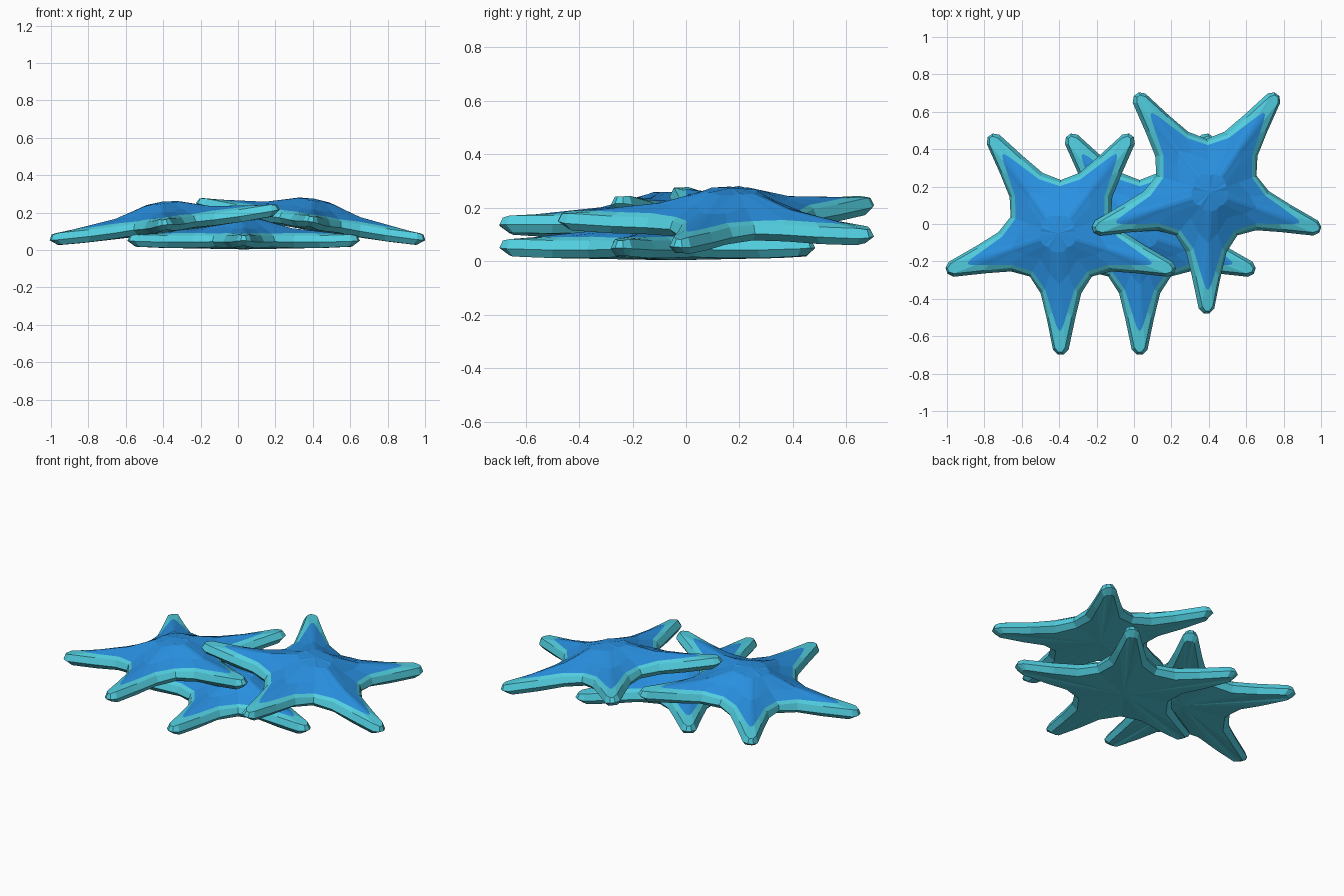
import bpy, bmesh, math
from mathutils import Matrix, Vector

if "Cube" in bpy.data.objects:
    bpy.data.objects.remove(bpy.data.objects["Cube"])


def material(name, rgb):
    m = bpy.data.materials.new(name)
    m.diffuse_color = (*rgb, 1)
    m.use_nodes = True
    m.node_tree.nodes["Principled BSDF"].inputs["Base Color"].default_value = m.diffuse_color
    return m


CYAN = material("cyan rim", (0.082, 0.61, 0.73))
BLUE = material("blue back", (0.022, 0.28, 0.75))

# Half-arm rings, bottom to top: (distance along arm, half width, height)
# for tip, tip corner, middle, shoulder, plus (radius, height) of the valley
RINGS = [
    ([(.610, .012, .022), (.597, .027, .018), (.45, .055, .012), (.31, .08, .012)], (.26, .016)),
    ([(.648, .016, .050), (.622, .042, .047), (.45, .078, .042), (.32, .11, .042)], (.285, .045)),
    ([(.635, .010, .078), (.61, .028, .083), (.45, .062, .078), (.31, .094, .078)], (.272, .076)),
    ([(.52, .006, .090), (.49, .020, .090), (.42, .042, .090), (.30, .079, .092)], (.252, .088)),
    ([(.27, .003, .117), (.265, .01, .117), (.25, .02, .115), (.22, .05, .115)], (.17, .125)),
    ([(.10, .005, .163), (.10, .01, .163), (.10, .02, .163), (.09, .04, .163)], (.09, .168)),
]


def ring_points(half, valley):
    pts = []
    arm = [(r, -w, z) for r, w, z in reversed(half)] + list(half)
    r, z = valley
    arm.append((r * math.cos(math.pi / 5), r * math.sin(math.pi / 5), z))
    for k in range(5):
        rot = Matrix.Rotation(-math.pi / 2 + k * math.tau / 5, 3, 'Z')
        pts += [rot @ Vector(p) for p in arm]
    return pts


def starfish(name, loc, tilt):
    bm = bmesh.new()
    rings = [[bm.verts.new(p) for p in ring_points(h, v)] for h, v in RINGS]
    n = len(rings[0])
    # skin between rings: rim below, blue back above
    for i in range(len(rings) - 1):
        a, b = rings[i], rings[i + 1]
        for j in range(n):
            k = (j + 1) % n
            f = bm.faces.new((a[j], a[k], b[k], b[j]))
            f.material_index = 1 if i >= 3 else 0
    # underside and crown fans
    low = bm.verts.new((0, 0, .004))
    top = bm.verts.new((0, 0, .175))
    for j in range(n):
        k = (j + 1) % n
        bm.faces.new((rings[0][k], rings[0][j], low))
        bm.faces.new((rings[-1][j], rings[-1][k], top)).material_index = 1
    bmesh.ops.recalc_face_normals(bm, faces=bm.faces)
    me = bpy.data.meshes.new(name)
    bm.to_mesh(me)
    bm.free()
    me.materials.append(CYAN)
    me.materials.append(BLUE)
    ob = bpy.data.objects.new(name, me)
    ob.location = loc
    ob.rotation_euler = (0, math.radians(tilt), 0)
    bpy.context.collection.objects.link(ob)


# One flat starfish underneath, two leaning on it
starfish("bottom_starfish", (.03, -.05, 0), 0)
starfish("left_starfish", (-.385, -.05, .085), -7.6)
starfish("right_starfish", (.38, .17, .102), 9.2)
